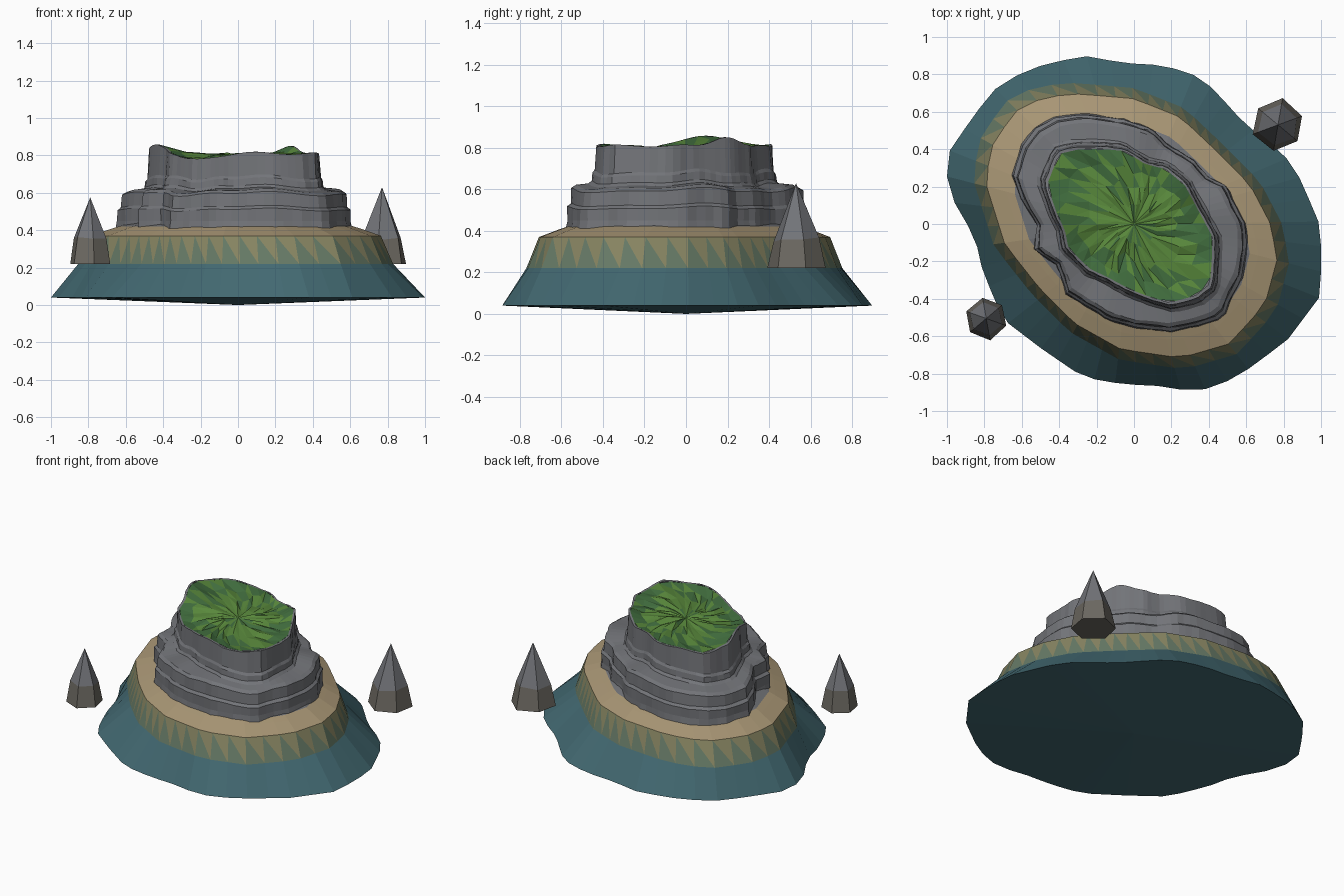
import bpy, bmesh, math, random
from math import sin, cos, pi, tau, atan2, hypot, exp

if "Cube" in bpy.data.objects:
    bpy.data.objects.remove(bpy.data.objects["Cube"])

random.seed(4)

# Plan outlines, read counter-clockwise as x, y
SEA = [(1, -.02), (.89, .24), (.79, .39), (.66, .48), (.54, .59), (.43, .72), (.30, .81),
       (.14, .85), (-.05, .86), (-.27, .90), (-.49, .85), (-.71, .76), (-.85, .59),
       (-1, .37), (-1, .22), (-.95, .09), (-.85, -.07), (-.81, -.25), (-.70, -.51),
       (-.49, -.67), (-.27, -.82), (-.04, -.86), (.09, -.86), (.28, -.89), (.43, -.88),
       (.62, -.77), (.82, -.62), (1, -.38)]
SAND = [(.73, 0), (.62, .21), (.43, .40), (.25, .57), (0, .67), (-.29, .695), (-.48, .68),
        (-.64, .60), (-.77, .40), (-.79, .21), (-.69, -.11), (-.50, -.35), (-.32, -.53),
        (-.07, -.67), (.25, -.716), (.51, -.64), (.70, -.43), (.765, -.19)]
LEDGE = [(.56, 0), (.50, .11), (.47, .19), (.38, .23), (.30, .32), (.17, .40), (.09, .48),
         (-.05, .525), (-.26, .555), (-.40, .535), (-.50, .48), (-.56, .40), (-.61, .24),
         (-.56, .11), (-.49, 0), (-.50, -.13), (-.385, -.21), (-.34, -.35), (-.26, -.40),
         (-.13, -.48), (0, -.52), (.19, -.54), (.33, -.51), (.45, -.47), (.49, -.37),
         (.545, -.27), (.57, -.11)]
TOP = [(.42, -.07), (.34, .08), (.27, .21), (.165, .295), (.06, .32), (-.05, .39),
       (-.155, .40), (-.29, .40), (-.40, .375), (-.465, .21), (-.41, .05), (-.37, -.03),
       (-.35, -.13), (-.235, -.24), (-.13, -.29), (-.02, -.35), (.085, -.39), (.19, -.42),
       (.325, -.385), (.405, -.32), (.415, -.21)]


def material(name, rgb):
    m = bpy.data.materials.new(name)
    m.diffuse_color = (*rgb, 1)
    m.use_nodes = True
    m.node_tree.nodes["Principled BSDF"].inputs["Base Color"].default_value = m.diffuse_color
    return m


TEAL = material("sea", (.055, .14, .165))
SANDY = material("sand", (.40, .31, .18))
WET_SAND = material("wet_sand", (.24, .23, .12))
SHALLOW = material("shallow", (.13, .19, .13))
STONE = material("stone", (.17, .175, .19))
STONE_LOW = material("damp_stone", (.15, .14, .12))
GRASS = material("grass", (.10, .25, .045))
GRASS_DARK = material("dark_grass", (.055, .16, .05))


def radius(outline, a):
    """Distance from the centre to a plan outline at angle a."""
    pts = sorted((atan2(y, x) % tau, x, y) for x, y in outline)
    for i in range(len(pts)):
        a0, x0, y0 = pts[i - 1]
        a1, x1, y1 = pts[i]
        if (a - a0) % tau <= (a1 - a0) % tau:
            return (x0 * y1 - y0 * x1) / (cos(a) * (y1 - y0) - sin(a) * (x1 - x0))


def ring(outline, scale, z, n, wave=0, jitter=0):
    """Sample an outline; z is a number or a function of x, y."""
    out = []
    for i in range(n):
        a = tau * i / n + .013
        r = radius(outline, a) * scale + random.uniform(-jitter, jitter)
        x, y = r * cos(a), r * sin(a)
        h = z(x, y) if callable(z) else z
        out.append((x, y, h + wave * (sin(4 * a + 1) + .6 * sin(9 * a))))
    return out


def loft(name, rings, mats, pick=lambda row, half: 0, split=False, start=None, end=None):
    """Skin rings from bottom to top, with optional centre points closing the ends."""
    bm = bmesh.new()
    rows = [[bm.verts.new(p) for p in r] for r in rings]
    n = len(rows[0])

    def face(vs, row, half=0):
        bm.faces.new(vs).material_index = pick(row, half)
    for k in range(len(rows) - 1):
        lo, hi = rows[k], rows[k + 1]
        for i in range(n):
            j = (i + 1) % n
            if split:
                face((lo[i], lo[j], hi[i]), k, 0)
                face((lo[j], hi[j], hi[i]), k, 1)
            else:
                face((lo[i], lo[j], hi[j], hi[i]), k)
    for point, row, flip in ((start, 0, True), (end, -1, False)):
        if point:
            c = bm.verts.new(point)
            for i in range(n):
                p, q = rows[row][i], rows[row][(i + 1) % n]
                face((q, p, c) if flip else (p, q, c), len(rows) - 1 if row else 0)
    me = bpy.data.meshes.new(name)
    bm.to_mesh(me)
    bm.free()
    for m in mats:
        me.materials.append(m)
    ob = bpy.data.objects.new(name, me)
    bpy.context.collection.objects.link(ob)
    return ob


# Sea skirt with a shallow conical underside
N = 48
shore = ring(SAND, 1.085, .22, N)
beach_edge = ring(SAND, 1, .37, N)
loft("sea_base", [ring(SEA, 1, .04, N), shore], [TEAL], start=(0, 0, 0))

# Zigzag shore band of alternating triangles
loft("shore_band", [shore, beach_edge], [SHALLOW, WET_SAND],
     pick=lambda row, half: half, split=True)

# Sand terrace rising to a stony apron
loft("beach", [beach_edge, ring(SAND, .87, .405, N), ring(SAND, .81, .42, N),
               ring(SAND, .72, .44, N)], [SANDY, STONE],
     pick=lambda row, half: int(row >= 2), end=(0, 0, .44))


def crown(x, y):
    """Height of the grassy summit and the rim round it."""
    def bump(cx, cy, w):
        return exp(-((x - cx) ** 2 + (y - cy) ** 2) / w ** 2)
    return (.812 + .052 * bump(-.44, .08, .14) + .035 * bump(.28, .18, .09)
            - .03 * bump(-.2, -.25, .14) + .008 * sin(17 * x) * sin(15 * y + 1))


# Stepped cliff: lower strata, ledge, upper wall
C = 80
strata = [(LEDGE, 1.07, .41, 0), (LEDGE, 1.06, .45, 0), (LEDGE, 1.06, .51, .006),
          (LEDGE, 1.03, .525, .006), (LEDGE, 1.02, .595, .009), (LEDGE, .98, .61, .009),
          (TOP, 1.13, .62, .008), (TOP, 1.09, .635, .008), (TOP, 1.08, .67, .01),
          (TOP, 1.055, .685, .01), (TOP, 1.035, crown, 0)]
rim = ring(TOP, 1, crown, C)
loft("cliff", [ring(o, s, z, C, w, .003) for o, s, z, w in strata] + [rim], [STONE])

# Faceted grass cap, darker near the rim
G = 40
cap = [rim[::2]]
for s in (.8, .55, .28):
    cap.append([(x, y, z - .012 + random.uniform(-.012, .012))
                for x, y, z in ring(TOP, s, crown, G, 0, .025)])
loft("grass_top", cap, [GRASS, GRASS_DARK], split=True, end=(0, 0, .80),
     pick=lambda row, half: int(random.random() < (.8, .4, .12, .1)[min(row, 3)]))


# Pointed sea rocks
def sea_rock(name, x, y, r, shoulder, tip, turn):
    def hexagon(rad, z, wobble):
        return [(x + rad * k * cos(turn + pi * i / 3), y + rad * k * sin(turn + pi * i / 3),
                 z + random.uniform(-wobble, wobble))
                for i in range(6) for k in [random.uniform(.95, 1.05)]]
    loft(name, [hexagon(r, .22, 0), hexagon(r * .78, shoulder, .015)], [STONE_LOW, STONE],
         pick=lambda row, half: row, start=(x, y, .22), end=(x, y, tip))


sea_rock("sea_rock_right", .77, .53, .14, .36, .63, 1.4)
sea_rock("sea_rock_left", -.79, -.505, .115, .36, .575, 1.75)
